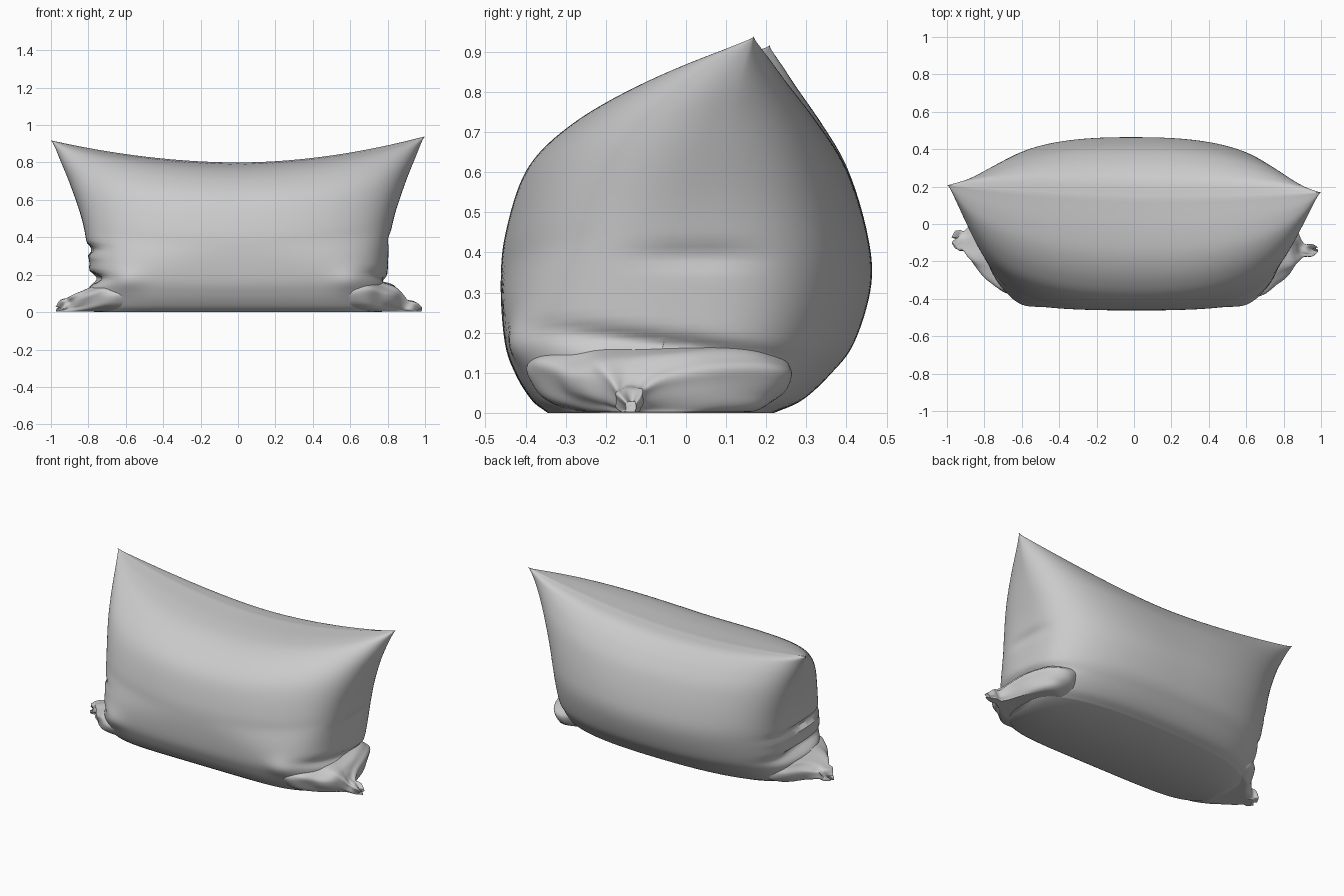
import bpy, bmesh, math
from math import sin, cos, pi, exp

if "Cube" in bpy.data.objects:
    bpy.data.objects.remove(bpy.data.objects["Cube"])


def spline(rows, k):
    """Catmull-Rom sample of a list of tuples, k in 0..1."""
    n = len(rows) - 1
    s = min(k * n, n - 1e-6)
    i = int(s)
    t = s - i
    b, c = rows[i], rows[i + 1]
    a = rows[i - 1] if i > 0 else [2 * p - q for p, q in zip(b, c)]
    d = rows[i + 2] if i + 2 <= n else [2 * q - p for p, q in zip(b, c)]
    return [0.5 * (2 * q + (r - p) * t + (2 * p - 5 * q + 4 * r - e) * t * t
                   + (3 * q - p - 3 * r + e) * t ** 3) for p, q, r, e in zip(a, b, c, d)]


def finish(bm, name, angle):
    bmesh.ops.remove_doubles(bm, verts=bm.verts, dist=0.0004)
    bmesh.ops.recalc_face_normals(bm, faces=bm.faces)
    me = bpy.data.meshes.new(name)
    bm.to_mesh(me)
    bm.free()
    ob = bpy.data.objects.new(name, me)
    bpy.context.collection.objects.link(ob)
    bpy.ops.object.select_all(action='DESELECT')
    ob.select_set(True)
    bpy.context.view_layer.objects.active = ob
    bpy.ops.object.shade_smooth_by_angle(angle=math.radians(angle))
    return ob


def gauss(v, c, w):
    return exp(-((v - c) / w) ** 2)


# Pillow body: (height fraction, front y, back y, half width)
BODY = [(0, -.345, .22, .77), (.04, -.385, .29, .785), (.12, -.425, .36, .80),
        (.22, -.452, .42, .80), (.40, -.462, .462, .81), (.56, -.450, .452, .84),
        (.75, -.40, .405, .90), (.87, -.31, .345, .945), (.95, -.19, .28, .975),
        (.985, -.05, .225, .99), (1, .14, .14, 1.0)]


def body_point(u, k, back):
    t, f, b, w = spline(BODY, k)
    t = min(max(t, 0), 1)
    a = abs(u)
    z = t * (.80 + (.14 if u > 0 else .118) * a ** 1.9)
    seam = -.10 + .24 * t + t ** 3 * (.05 * a * a - .02 * u)
    # Rounded plan, squarer at the front of the base
    n, m = 2.5, .29 + .36 * t ** 3
    if not back:
        g = min(1, max(0, (.48 - t) / .3))
        g = g * g * (3 - 2 * g)
        n, m = n + 3.2 * g, m + (.47 - m) * g
    p = max(0, 1 - a ** n) ** m
    y = seam + ((b if back else f) - (-.10 + .24 * t)) * p
    # Folded corner ridges at the lower front
    if not back:
        y -= .022 * gauss(a, .76, .12) * gauss(z, .17, .06)
    # Pinched folds at the lower sides
    if u < 0:
        pinch = .07 * gauss(z, .18, .03) + .04 * gauss(z, .335, .022) - .01 * gauss(z, .26, .04)
        pinch *= exp(-((y + .12) / .3) ** 2)
    else:
        slant = z + .12 * (y + .1)
        pinch = .03 * gauss(slant, .175, .025) + .015 * gauss(z, .39, .03) * gauss(y, .03, .15)
    x = u * w - math.copysign(pinch * a ** 8, u)
    return x, y, z


NU, NK = 96, 80
bm = bmesh.new()
us = [sin(pi / 2 * (2 * i / NU - 1)) for i in range(NU + 1)]
sheets = [[[bm.verts.new(body_point(u, k / NK, back)) for u in us]
           for k in range(NK + 1)] for back in (False, True)]
for g in sheets:
    for k in range(NK):
        for i in range(NU):
            bm.faces.new((g[k][i], g[k][i + 1], g[k + 1][i + 1], g[k + 1][i]))
# Flat underside
for i in range(NU):
    bm.faces.new((sheets[0][0][i], sheets[1][0][i], sheets[1][0][i + 1], sheets[0][0][i + 1]))
finish(bm, "pillow_body", 60)


# Crumpled bottom corners: (x, y min, y max, top height)
EAR_R = [(.50, -.36, .18, .13), (.60, -.43, .27, .165), (.69, -.41, .29, .17),
         (.77, -.34, .25, .162), (.835, -.27, .11, .145), (.87, -.22, -.03, .11),
         (.90, -.19, -.09, .07), (.94, -.18, -.10, .06), (.97, -.15, -.125, .03)]
EAR_L = [(.50, -.36, .18, .11), (.61, -.42, .22, .14), (.71, -.39, .22, .15),
         (.78, -.33, .16, .135), (.84, -.26, .05, .11), (.88, -.21, .0, .09),
         (.91, -.16, -.03, .075), (.94, -.15, -.03, .065), (.96, -.11, -.07, .03)]


def corner_bunch(name, rows, side, phase):
    bm = bmesh.new()
    rings, nr, ns = [], 48, 72
    for j in range(nr + 1):
        x, y0, y1, h = spline(rows, j / nr)
        tip = max(0, (x - .62) / .35)
        ring = []
        for i in range(ns):
            a = 2 * pi * i / ns
            # Gathered wrinkles growing toward the tip
            r = 1 + tip * (.06 * sin(3 * a + 12 * x + phase) + .06 * sin(7 * a - 25 * x + phase)
                           + .03 * sin(40 * x + 2 * a))
            c, s = cos(a), sin(a)
            cz = math.copysign(abs(s) ** .7, s) * r
            z = max(0.002, h * (.46 + .54 * cz))
            # Sides slope inward toward the floor like the body
            tuck = .09 * max(0, 1 - z / .16) * (1 - min(1, tip))
            cy = math.copysign(abs(c) ** .7, c) * r
            y = (y0 + y1) / 2 + max(.01, (y1 - y0) / 2 - tuck) * cy
            xo = x + .015 * tip * sin(3 * a + phase)
            ring.append(bm.verts.new((side * xo, y, z)))
        rings.append(ring)
    for r0, r1 in zip(rings, rings[1:]):
        for i in range(ns):
            q = (i + 1) % ns
            bm.faces.new((r0[i], r0[q], r1[q], r1[i]))
    bm.faces.new(rings[0])
    bm.faces.new(rings[-1])
    return finish(bm, name, 45)


corner_bunch("right_corner_bunch", EAR_R, 1, 0.4)
corner_bunch("left_corner_bunch", EAR_L, -1, 2.1)
